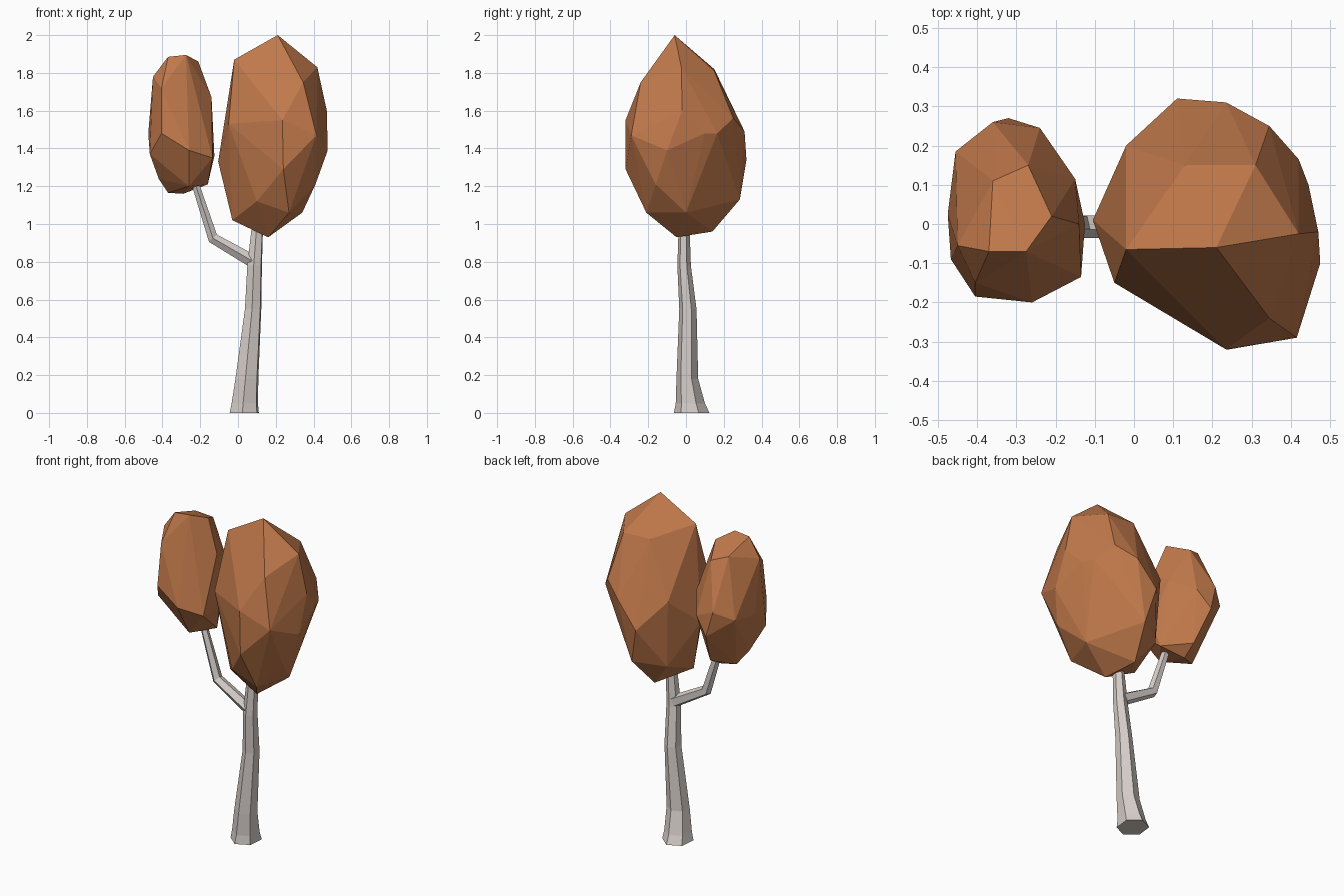
import bpy, bmesh, math
from mathutils import Vector


def material(name, rgb):
    m = bpy.data.materials.new(name)
    m.diffuse_color = (*rgb, 1)
    return m


bark = material("pale grey bark", (0.69, 0.63, 0.60))
leaf = material("autumn orange", (0.53, 0.19, 0.07))


def finish(name, bm, mat):
    bmesh.ops.recalc_face_normals(bm, faces=bm.faces)
    me = bpy.data.meshes.new(name)
    bm.to_mesh(me)
    bm.free()
    me.materials.append(mat)
    ob = bpy.data.objects.new(name, me)
    bpy.context.collection.objects.link(ob)


def limb(name, rings, sides, phase):
    """Loft rings of (centre, radius in x-z plane, radius in y, tilt from level)."""
    bm = bmesh.new()
    loops = []
    for c, rx, ry, tilt in rings:
        u = Vector((math.cos(tilt), 0, math.sin(tilt)))
        loop = []
        for i in range(sides):
            a = phase + math.tau * i / sides
            loop.append(bm.verts.new(Vector(c) + u * rx * math.cos(a) + Vector((0, ry * math.sin(a), 0))))
        loops.append(loop)
    for a, b in zip(loops, loops[1:]):
        for i in range(sides):
            j = (i + 1) % sides
            bm.faces.new((a[i], a[j], b[j], b[i]))
    bm.faces.new(loops[0])
    bm.faces.new(loops[-1])
    finish(name, bm, bark)


def crown(name, points):
    """Faceted leaf mass: convex hull around its corner points."""
    bm = bmesh.new()
    for p in points:
        bm.verts.new(p)
    bmesh.ops.convex_hull(bm, input=bm.verts)
    loose = [v for v in bm.verts if not v.link_faces]
    bmesh.ops.delete(bm, geom=loose, context='VERTS')
    finish(name, bm, leaf)


# Trunk, flared at the foot
limb("trunk", [((0.033, 0.030, 0), 0.084, 0.095, 0),
               ((0.036, 0.023, 0.05), 0.076, 0.078, 0),
               ((0.047, 0.007, 0.18), 0.066, 0.058, 0),
               ((0.080, 0.010, 0.55), 0.047, 0.046, 0),
               ((0.088, -0.010, 0.78), 0.042, 0.036, 0),
               ((0.105, -0.010, 1.02), 0.031, 0.028, 0)], 6, -math.pi / 2 - 0.12)

# Side branch, bent upwards
limb("branch", [((0.075, -0.005, 0.805), 0.036, 0.034, 1.05),
                ((-0.133, -0.004, 0.925), 0.030, 0.031, 0.75),
                ((-0.235, 0.0, 1.24), 0.020, 0.022, 0.3)], 5, -math.pi / 2)

# Large crown
crown("large_crown", [
    (0.21, -0.06, 2.0), (-0.02, -0.065, 1.87), (0.42, -0.025, 1.83),
    (0.13, 0.15, 1.82), (0.31, 0.15, 1.81), (0.345, -0.24, 1.75),
    (0.235, -0.32, 1.55), (0.24, -0.32, 1.29), (0.415, -0.29, 1.47),
    (0.47, -0.02, 1.6), (0.475, -0.1, 1.39), (0.445, 0.1, 1.48),
    (0.42, 0.165, 1.48), (0.345, 0.25, 1.56), (0.235, 0.31, 1.49),
    (0.11, 0.32, 1.34), (-0.02, 0.2, 1.5), (-0.105, 0.01, 1.33),
    (-0.05, -0.15, 1.53), (0.41, -0.16, 1.21), (0.34, 0.0, 1.06),
    (0.16, 0.285, 1.13), (0.1, -0.2, 1.12), (0.27, -0.21, 1.06),
    (-0.03, -0.03, 1.02), (0.16, -0.05, 0.93), (0.11, 0.14, 0.96),
    (0.0, 0.18, 1.1)])

# Small crown
crown("small_crown", [
    (-0.37, -0.07, 1.885), (-0.275, -0.07, 1.895), (-0.21, 0.02, 1.86),
    (-0.45, -0.055, 1.78), (-0.405, -0.15, 1.72), (-0.405, -0.185, 1.48),
    (-0.26, -0.2, 1.39), (-0.135, -0.135, 1.35), (-0.125, 0.0, 1.36),
    (-0.14, 0.0, 1.67), (-0.15, 0.115, 1.58), (-0.475, 0.025, 1.48),
    (-0.467, -0.09, 1.37), (-0.455, 0.185, 1.5), (-0.36, 0.26, 1.55),
    (-0.32, 0.27, 1.4), (-0.24, 0.245, 1.5), (-0.27, 0.15, 1.8),
    (-0.36, 0.11, 1.83), (-0.42, 0.0, 1.24), (-0.37, 0.05, 1.165),
    (-0.29, 0.08, 1.16), (-0.16, 0.03, 1.21), (-0.28, 0.17, 1.21),
    (-0.26, -0.09, 1.2)])
